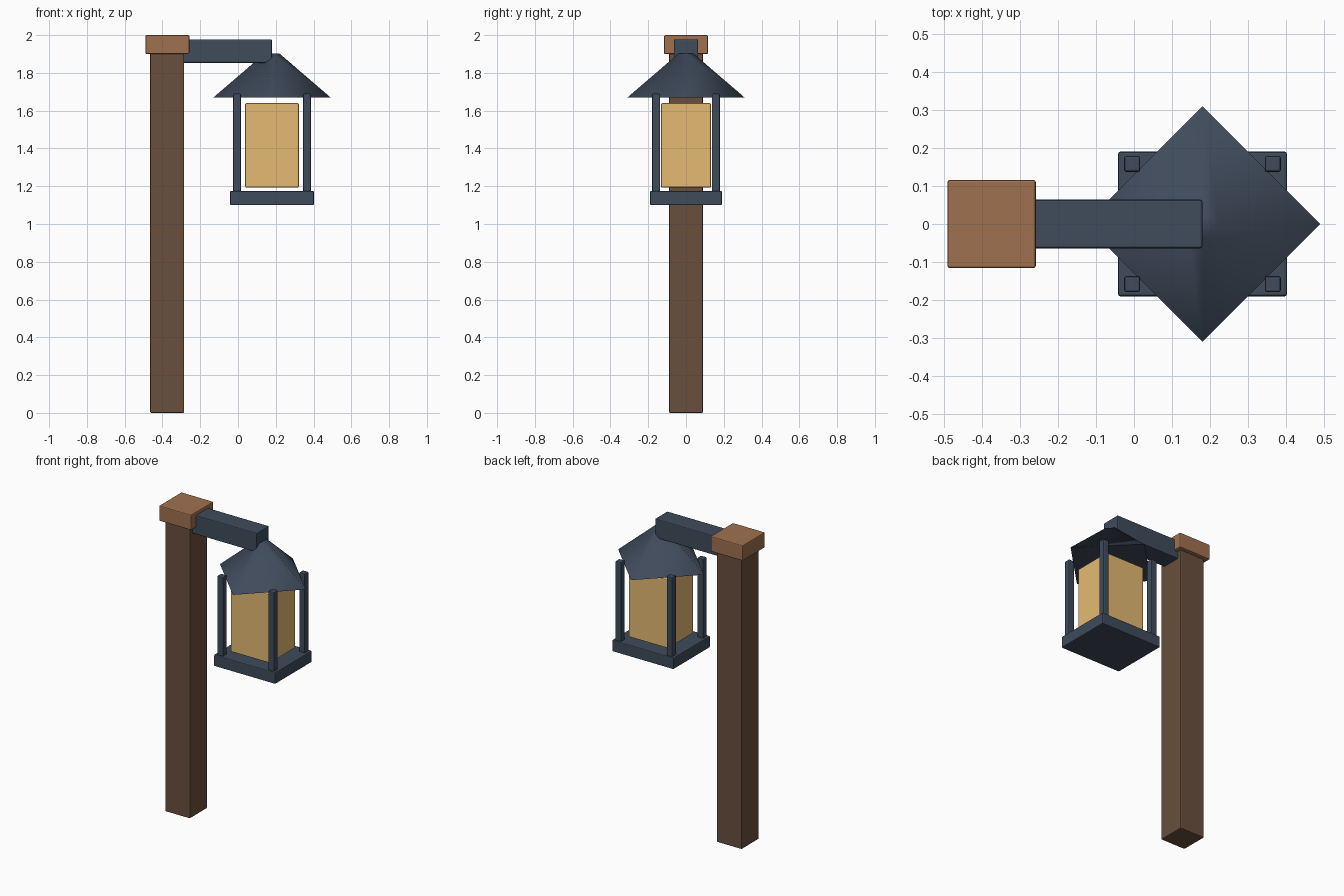
import bpy
from math import radians

if "Cube" in bpy.data.objects:
    bpy.data.objects.remove(bpy.data.objects["Cube"])


def material(name, rgb):
    m = bpy.data.materials.new(name)
    m.diffuse_color = (*rgb, 1)
    m.use_nodes = True
    m.node_tree.nodes["Principled BSDF"].inputs["Base Color"].default_value = m.diffuse_color
    return m


dark_wood = material("dark_wood", (0.14, 0.078, 0.046))
light_wood = material("light_wood", (0.35, 0.165, 0.08))
iron = material("iron", (0.05, 0.07, 0.105))
amber = material("amber_glass", (0.78, 0.49, 0.17))


def box(name, x, y, z, mat, bevel=0.006):
    """Bevelled box from (min, max) ranges on each axis."""
    bpy.ops.mesh.primitive_cube_add(size=1, location=[(a + b) / 2 for a, b in (x, y, z)])
    ob = bpy.context.object
    ob.name = name
    ob.scale = [b - a for a, b in (x, y, z)]
    bpy.ops.object.transform_apply(location=False, rotation=False, scale=True)
    ob.data.materials.append(mat)
    mod = ob.modifiers.new("soft_edges", "BEVEL")
    mod.width = bevel
    mod.segments = 2
    return ob


LX = 0.18  # lantern centre

# Wooden post and cap
box("post", (-0.465, -0.285), (-0.09, 0.09), (0, 1.91), dark_wood)
box("post_cap", (-0.49, -0.258), (-0.116, 0.116), (1.90, 2.0), light_wood)

# Arm carrying the lantern
box("arm", (-0.32, LX), (-0.064, 0.064), (1.853, 1.978), iron)

# Four-sided roof, turned corner-on to the lantern
bpy.ops.mesh.primitive_cone_add(vertices=4, radius1=0.31, radius2=0.04, depth=0.232,
                                location=(LX, 0, 1.786))
roof = bpy.context.object
roof.name = "lantern_roof"
roof.data.materials.append(iron)
bpy.ops.object.shade_smooth_by_angle(angle=radians(75))

# Lantern base and glowing glass
box("lantern_base", (LX - 0.222, LX + 0.222), (-0.19, 0.19), (1.10, 1.175), iron)
box("lantern_glass", (LX - 0.142, LX + 0.142), (-0.132, 0.132), (1.193, 1.64), amber)

# Corner bars
for i, sx in enumerate((-1, 1)):
    for j, sy in enumerate((-1, 1)):
        cx, cy = LX + sx * 0.185, sy * 0.158
        box(f"corner_bar_{i * 2 + j + 1}", (cx - 0.021, cx + 0.021),
            (cy - 0.021, cy + 0.021), (1.16, 1.69), iron)
